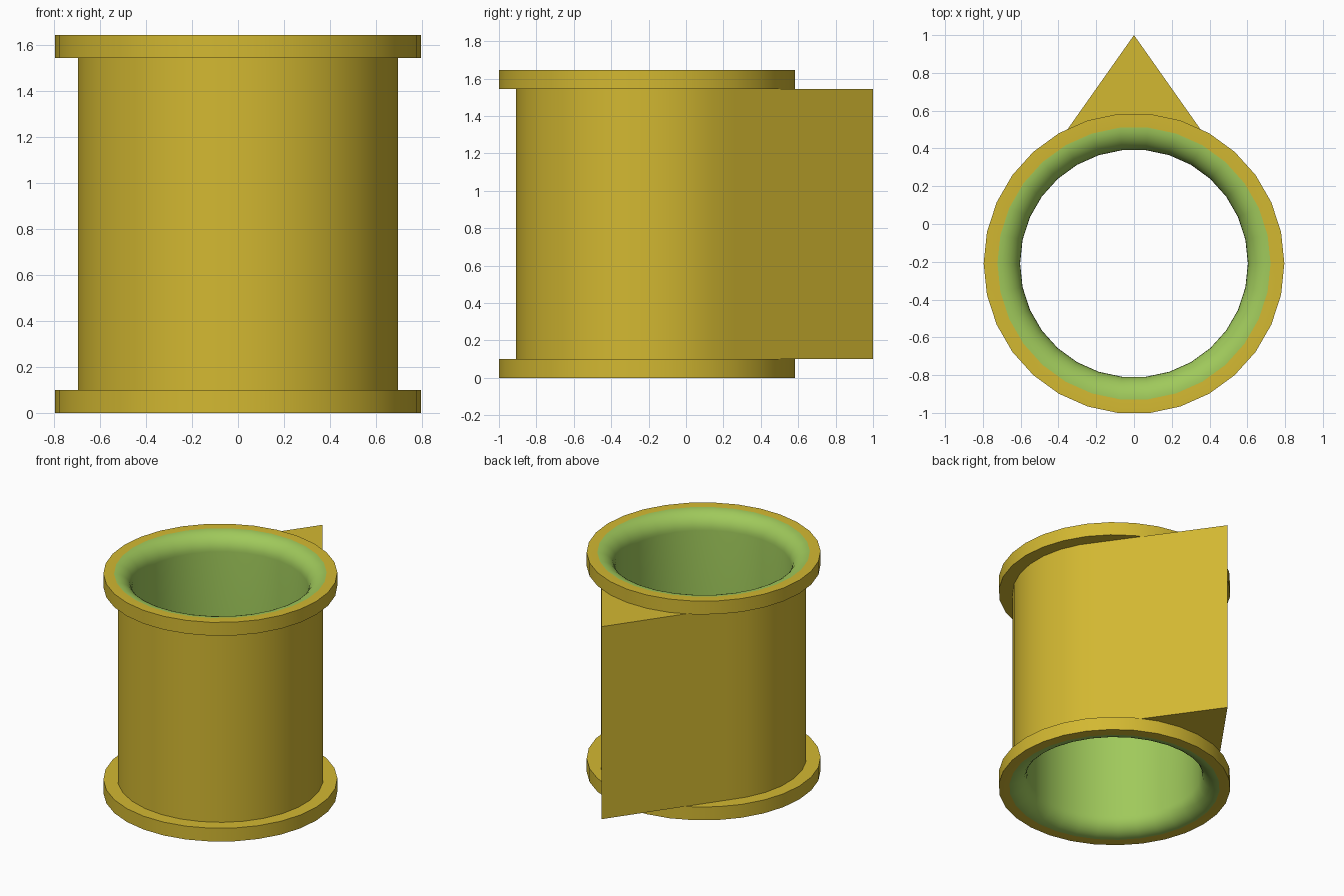
import bpy, bmesh, math

if "Cube" in bpy.data.objects:
    bpy.data.objects.remove(bpy.data.objects["Cube"])

N = 30                      # sides around the tube
CY = -0.209                 # tube axis position in y
H = 1.645                   # total height
FLANGE_R, FLANGE_T = 0.796, 0.10
BODY_R, BORE_R, LIP = 0.70, 0.603, 0.12


def material(name, rgb):
    m = bpy.data.materials.new(name)
    m.diffuse_color = (*rgb, 1)
    m.use_nodes = True
    m.node_tree.nodes["Principled BSDF"].inputs["Base Color"].default_value = m.diffuse_color
    return m


gold = material("gold", (0.65, 0.48, 0.031))
green = material("green", (0.35, 0.585, 0.105))


def loft_closed(name, rings, green_rows=()):
    """Join a closed series of vertex rings into a solid; given rows get the second colour."""
    bm = bmesh.new()
    loops = [[bm.verts.new(p) for p in ring] for ring in rings]
    for i, a in enumerate(loops):
        b = loops[(i + 1) % len(loops)]
        for k in range(N):
            j = (k + 1) % N
            f = bm.faces.new((a[k], a[j], b[j], b[k]))
            f.material_index = 1 if i in green_rows else 0
    bmesh.ops.recalc_face_normals(bm, faces=bm.faces)
    mesh = bpy.data.meshes.new(name)
    bm.to_mesh(mesh)
    bm.free()
    mesh.materials.append(gold)
    mesh.materials.append(green)
    ob = bpy.data.objects.new(name, mesh)
    bpy.context.collection.objects.link(ob)
    bpy.ops.object.select_all(action='DESELECT')
    ob.select_set(True)
    bpy.context.view_layer.objects.active = ob
    bpy.ops.object.shade_smooth_by_angle(angle=math.radians(30))


def ring(radius, z, start=0.0):
    """Ring of points; radius is a number or a function of the angle."""
    pts = []
    for k in range(N):
        a = start + 2 * math.pi * k / N
        r = radius(a) if callable(radius) else radius
        pts.append((r * math.cos(a), CY + r * math.sin(a), z))
    return pts


# Spool: two flanges joined by a bore with rounded lips
STEPS = 8
lip = [(BORE_R + LIP * (1 - math.cos(t)), LIP * (1 - math.sin(t)))
       for t in (math.pi / 2 * (1 - s / STEPS) for s in range(STEPS + 1))]
lip = [(BORE_R + LIP - LIP * math.cos(math.pi / 2 * s / STEPS),
        LIP - LIP * math.sin(math.pi / 2 * s / STEPS)) for s in range(STEPS + 1)]
inner = [(r, z) for r, z in reversed(lip)] + [(r, H - z) for r, z in lip]
outer = [(FLANGE_R, H), (FLANGE_R, H - FLANGE_T), (0.68, H - FLANGE_T),
         (0.68, FLANGE_T), (FLANGE_R, FLANGE_T), (FLANGE_R, 0)]
loft_closed("flanged_bore", [ring(r, z) for r, z in inner + outer],
            range(len(inner) - 1))

# Body: round tube wall drawn out to a pointed fin at the back
d = 1.0 - CY
half = math.atan2(BODY_R * math.cos(math.pi / 6),
                  d - BODY_R * math.sin(math.pi / 6))


def teardrop(a):
    rise = math.asin(max(-1, min(1, math.sin(a))))   # mirrored left and right
    if rise < math.pi / 6 - 0.01:
        return BODY_R
    return d * math.sin(half) / math.cos(rise - half)


start = -math.pi / 2
z0, z1 = FLANGE_T, H - FLANGE_T
loft_closed("body_with_fin", [ring(teardrop, z0, start), ring(teardrop, z1, start),
                              ring(0.65, z1, start), ring(0.65, z0, start)])
